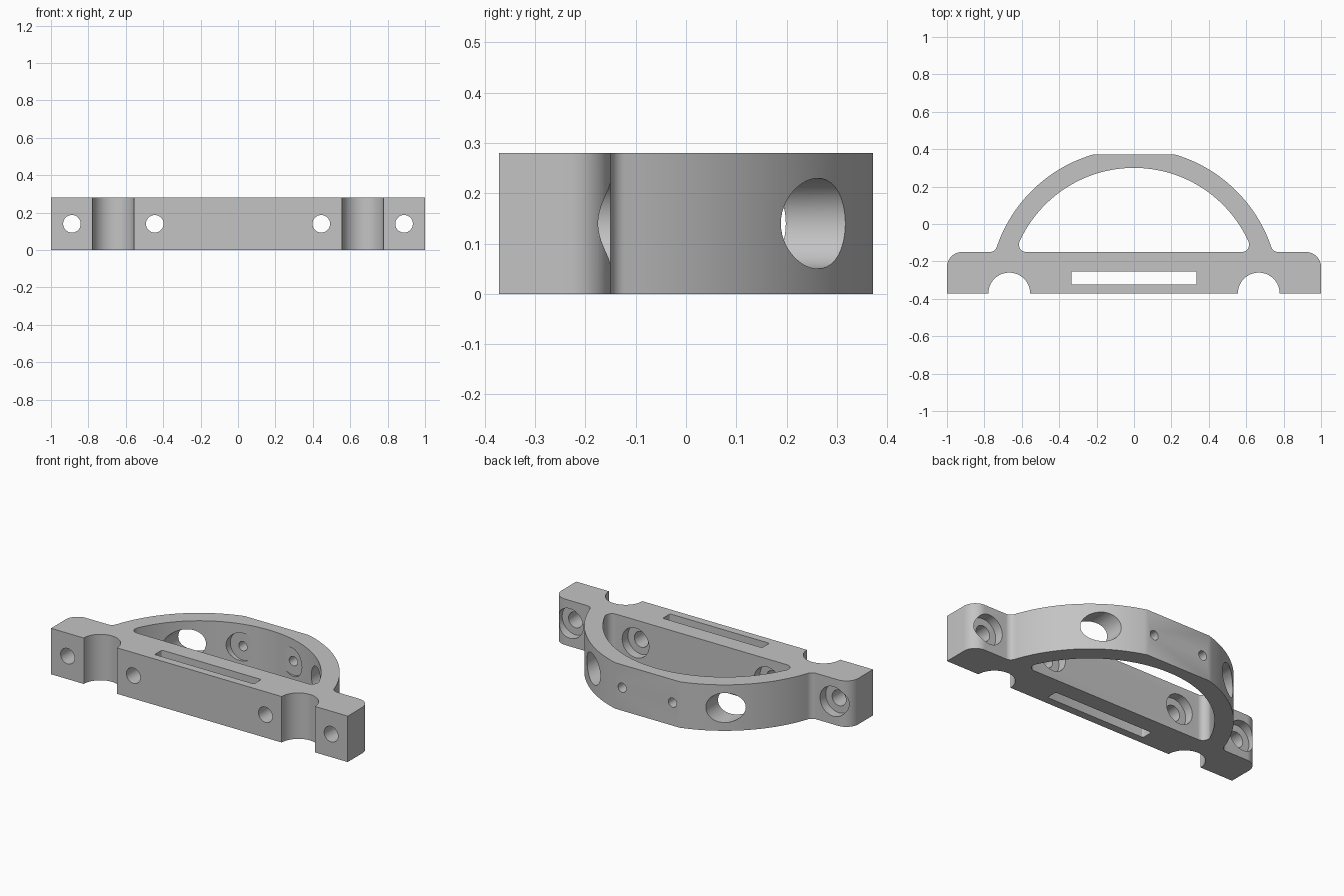
import bpy, bmesh
from math import sin, cos, pi, atan2, acos, sqrt, radians
from mathutils import Matrix

cube = bpy.data.objects.get("Cube")
if cube:
    bpy.data.objects.remove(cube, do_unlink=True)

HEIGHT = 0.28
FRONT, BACK, SHELF = -0.372, 0.372, -0.15   # y of front face, rear flat, bar's rear face
R_OUT, R_IN, FILLET = 0.775, 0.672, 0.04    # arch radii are centred on the front face

grey = bpy.data.materials.new("satin_grey")
grey.use_nodes = True
grey.diffuse_color = (0.55, 0.55, 0.55, 1)
grey.node_tree.nodes["Principled BSDF"].inputs["Base Color"].default_value = (0.55, 0.55, 0.55, 1)


def arc(cx, cy, r, start, end, steps):
    """Points along an arc, angles in radians."""
    angles = [start + (end - start) * i / steps for i in range(steps + 1)]
    return [(cx + r * cos(a), cy + r * sin(a)) for a in angles]


def mirrored(half):
    """Close a right-hand outline with its mirror image, skipping points on the axis."""
    return half + [(-x, y) for x, y in reversed(half) if abs(x) > 1e-5]


def make_object(name, bm):
    bmesh.ops.recalc_face_normals(bm, faces=bm.faces)
    mesh = bpy.data.meshes.new(name)
    bm.to_mesh(mesh)
    bm.free()
    mesh.materials.append(grey)
    obj = bpy.data.objects.new(name, mesh)
    bpy.context.collection.objects.link(obj)
    return obj


def prism(name, outline, z0, z1):
    bm = bmesh.new()
    face = bm.faces.new([bm.verts.new((x, y, z0)) for x, y in outline])
    top = bmesh.ops.extrude_face_region(bm, geom=[face])["geom"]
    bmesh.ops.translate(bm, vec=(0, 0, z1 - z0),
                        verts=[v for v in top if isinstance(v, bmesh.types.BMVert)])
    return make_object(name, bm)


def bore(name, x, y0, y1, r):
    """Cylinder cutter along y at mid height."""
    bm = bmesh.new()
    place = Matrix.Translation((x, (y0 + y1) / 2, HEIGHT / 2)) @ Matrix.Rotation(pi / 2, 4, 'X')
    bmesh.ops.create_cone(bm, cap_ends=True, segments=48, radius1=r, radius2=r,
                          depth=y1 - y0, matrix=place)
    return make_object(name, bm)


# Outer outline: notched bar, rounded ends, filleted arch with a rear flat
fy = SHELF + FILLET
rise = fy - FRONT
fx = sqrt((R_OUT + FILLET) ** 2 - rise ** 2)
root = atan2(rise, fx)
outer = arc(0.667, FRONT, 0.112, pi, 0, 32)
outer += [(1, FRONT)]
outer += arc(0.92, SHELF - 0.08, 0.08, 0, pi / 2, 14)
outer += arc(fx, fy, FILLET, 1.5 * pi, pi + root, 10)
outer += arc(0, FRONT, R_OUT, root, acos(sqrt(R_OUT ** 2 - (BACK - FRONT) ** 2) / R_OUT), 40)[1:]
body = prism("arched_bracket", mirrored(outer), 0, HEIGHT)

# Arch opening with rounded lower corners
gx = sqrt((R_IN - FILLET) ** 2 - rise ** 2)
tip = atan2(rise, gx)
inner = arc(gx, fy, FILLET, -pi / 2, tip, 14)
inner += arc(0, FRONT, R_IN, tip, pi / 2, 48)[1:]
cutters = [prism("opening_cutter", mirrored(inner), -0.1, HEIGHT + 0.1)]

# Strap slot through the bar
slot = arc(0.327, -0.316, 0.008, -pi / 2, 0, 4) + arc(0.327, -0.262, 0.008, 0, pi / 2, 4)
cutters.append(prism("slot_cutter", mirrored(slot), -0.1, HEIGHT + 0.1))

# Screw holes, counterbores and tool access holes
for side in (-1, 1):
    for x in (0.445, 0.888):
        cutters.append(bore("screw_hole_cutter", side * x, FRONT - 0.1, SHELF + 0.05, 0.047))
        cutters.append(bore("counterbore_cutter", side * x, SHELF - 0.055, 0.5, 0.09))
    cutters.append(bore("pin_hole_cutter", side * 0.17, 0.2, 0.5, 0.028))
    cutters.append(bore("pin_seat_cutter", side * 0.17, 0.1, 0.29, 0.085))

bpy.ops.object.select_all(action='DESELECT')
bpy.context.view_layer.objects.active = body
body.select_set(True)
for cutter in cutters:
    cutter.hide_render = True
    mod = body.modifiers.new(cutter.name, 'BOOLEAN')
    mod.operation = 'DIFFERENCE'
    mod.solver = 'EXACT'
    mod.object = cutter
    bpy.ops.object.modifier_apply(modifier=mod.name)
    bpy.data.objects.remove(cutter, do_unlink=True)

bpy.ops.object.shade_smooth_by_angle(angle=radians(25))
